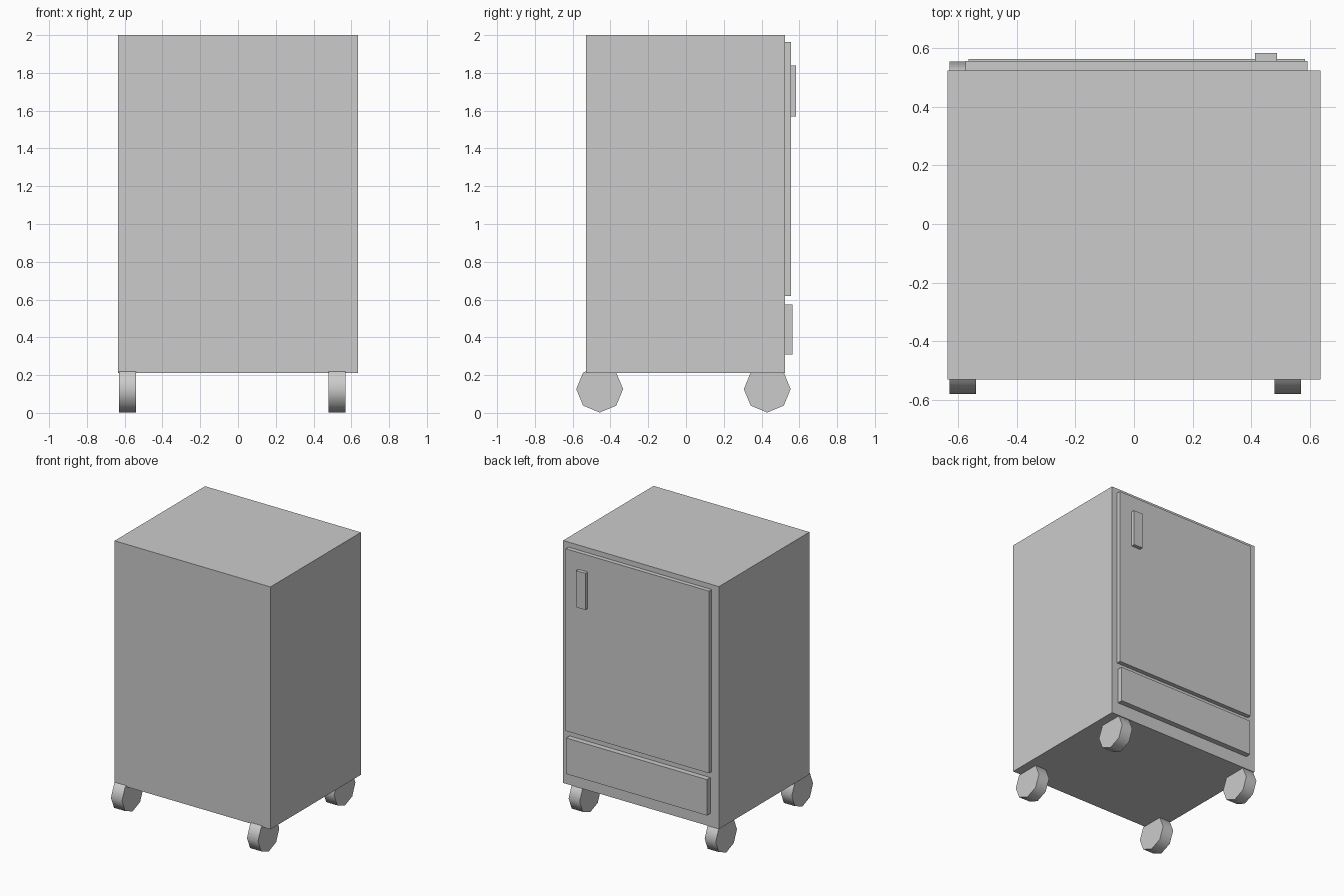
import bpy, bmesh, math
from mathutils import Matrix

if "Cube" in bpy.data.objects:
    bpy.data.objects.remove(bpy.data.objects["Cube"])


def box(name, x, y, z):
    """Axis-aligned box from (min, max) ranges."""
    bm = bmesh.new()
    bmesh.ops.create_cube(bm, size=1)
    for v in bm.verts:
        for i, (lo, hi) in enumerate((x, y, z)):
            v.co[i] = hi if v.co[i] > 0 else lo
    return finish(name, bm)


def finish(name, bm):
    mesh = bpy.data.meshes.new(name)
    bm.to_mesh(mesh)
    bm.free()
    obj = bpy.data.objects.new(name, mesh)
    bpy.context.collection.objects.link(obj)
    return obj


def wheel(name, x, y):
    """Eight-sided caster with its axle along x."""
    bm = bmesh.new()
    bmesh.ops.create_cone(bm, cap_ends=True, segments=8, radius1=0.124,
                          radius2=0.124, depth=0.09)
    bm.transform(Matrix.Translation((x, y, 0.126)) @ Matrix.Rotation(math.pi / 2, 4, 'Y'))
    obj = finish(name, bm)
    bpy.ops.object.select_all(action='DESELECT')
    obj.select_set(True)
    bpy.context.view_layer.objects.active = obj
    bpy.ops.object.shade_smooth_by_angle(angle=math.radians(60))


# Cabinet body
box("cabinet_body", (-0.636, 0.636), (-0.53, 0.524), (0.212, 2.0))

# Door, handle and drawer on the back side
box("door", (-0.576, 0.592), (0.515, 0.556), (0.62, 1.963))
box("door_handle", (0.413, 0.488), (0.545, 0.583), (1.57, 1.84))
box("drawer_front", (-0.565, 0.584), (0.515, 0.564), (0.308, 0.573))

# Four wheels
for side, x in (("left", -0.585), ("right", 0.525)):
    for end, y in (("front", -0.457), ("back", 0.43)):
        wheel(f"{end}_{side}_wheel", x, y)
